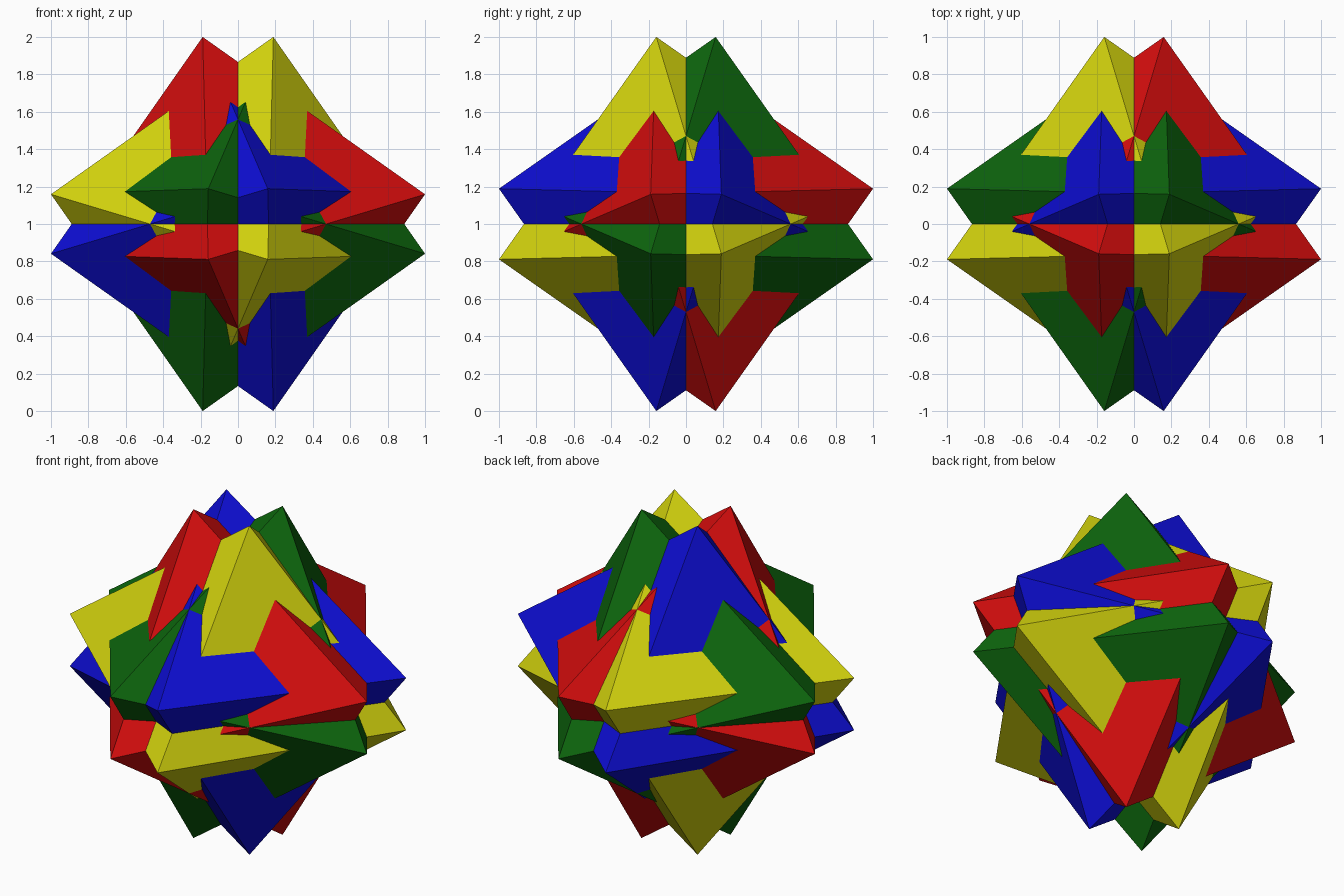
import bpy
import bmesh
import math
from mathutils import Matrix, Vector

if "Cube" in bpy.data.objects:
    bpy.data.objects.remove(bpy.data.objects["Cube"], do_unlink=True)

TURN = math.radians(17)      # twist of each octahedron about its cube diagonal
HI, LO = 0.65, 0.004


def make_material(name, rgb):
    mat = bpy.data.materials.new(name)
    mat.use_nodes = True
    mat.diffuse_color = (*rgb, 1)
    mat.node_tree.nodes["Principled BSDF"].inputs["Base Color"].default_value = (*rgb, 1)
    return mat


def add_octahedron(name, diagonal, turn, mat):
    # Regular octahedron on the main axes, scaled so its tips reach 1 unit
    reach = 3 / (1 + 2 * math.cos(turn))
    bm = bmesh.new()
    for axis in range(3):
        for sign in (1, -1):
            tip = Vector((0, 0, 0))
            tip[axis] = sign * reach
            bm.verts.new(tip)
    bmesh.ops.convex_hull(bm, input=bm.verts)
    bmesh.ops.recalc_face_normals(bm, faces=bm.faces)
    # Twist it about the cube diagonal, then lift it onto the ground
    bm.transform(Matrix.Translation((0, 0, 1)) @ Matrix.Rotation(turn, 4, Vector(diagonal)))
    mesh = bpy.data.meshes.new(name)
    bm.to_mesh(mesh)
    bm.free()
    mesh.materials.append(mat)
    obj = bpy.data.objects.new(name, mesh)
    bpy.context.collection.objects.link(obj)


# Four interlocking octahedra, one per cube diagonal; mirrored diagonals flip the twist
PARTS = [
    ("yellow", (1, 1, 1), (HI, HI, LO)),
    ("red", (-1, 1, 1), (HI, LO, LO)),
    ("green", (1, -1, 1), (LO, 0.13, LO)),
    ("blue", (1, 1, -1), (LO, LO, HI)),
]
for colour, diagonal, rgb in PARTS:
    handed = diagonal[0] * diagonal[1] * diagonal[2]
    add_octahedron(colour + "_octahedron", diagonal, TURN * handed,
                   make_material(colour, rgb))
